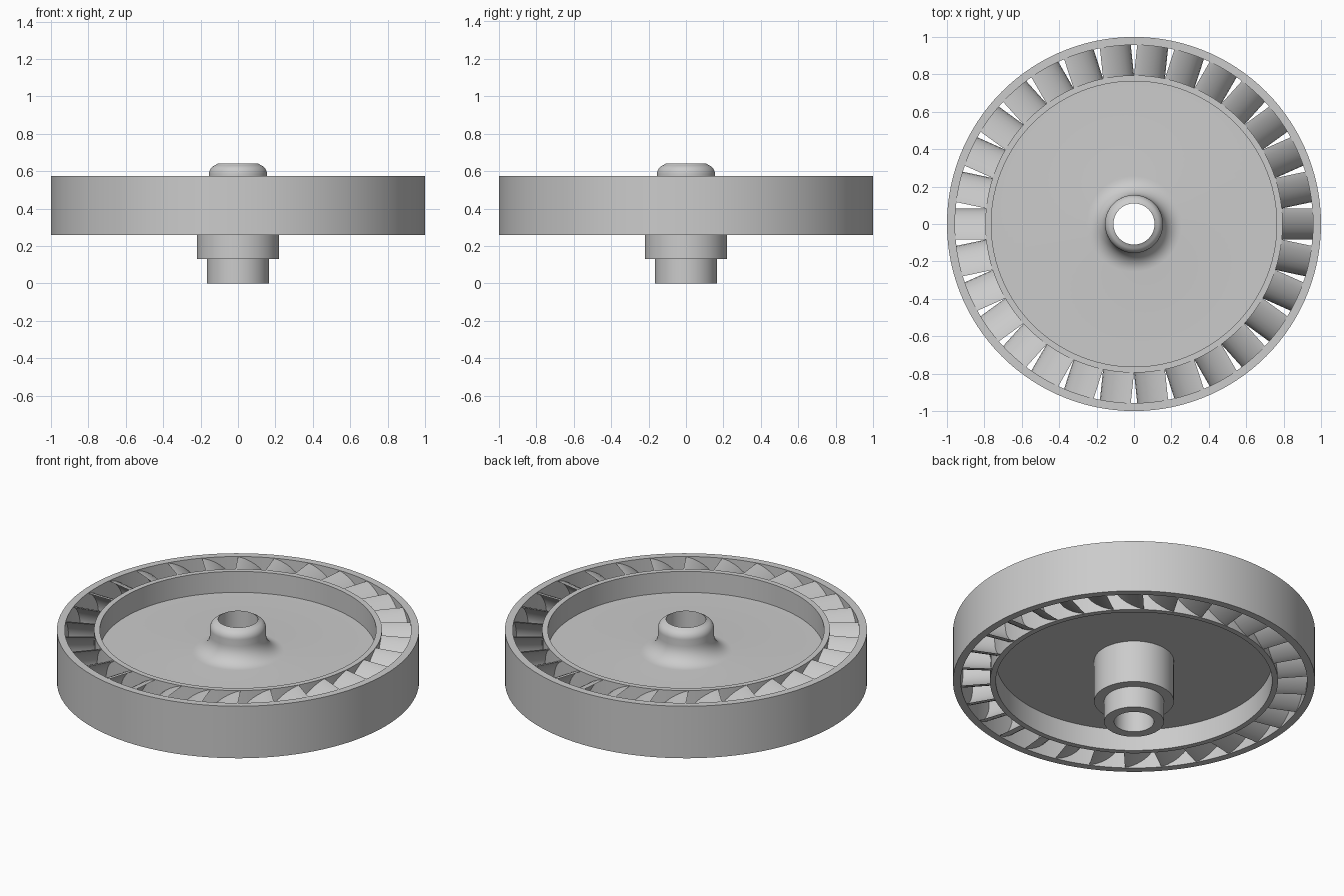
import bpy, bmesh, math

if "Cube" in bpy.data.objects:
    bpy.data.objects.remove(bpy.data.objects["Cube"])

steel = bpy.data.materials.new("grey steel")
steel.diffuse_color = (0.6, 0.6, 0.6, 1)
steel.use_nodes = True
steel.node_tree.nodes["Principled BSDF"].inputs["Base Color"].default_value = steel.diffuse_color

Z0, Z1 = 0.258, 0.575          # bottom and top of the rim
MID = (Z0 + Z1) / 2


def finish(bm, name):
    bmesh.ops.recalc_face_normals(bm, faces=bm.faces)
    mesh = bpy.data.meshes.new(name)
    bm.to_mesh(mesh)
    bm.free()
    mesh.materials.append(steel)
    ob = bpy.data.objects.new(name, mesh)
    bpy.context.collection.objects.link(ob)
    bpy.ops.object.select_all(action='DESELECT')
    ob.select_set(True)
    bpy.context.view_layer.objects.active = ob
    bpy.ops.object.shade_smooth_by_angle(angle=math.radians(30))
    return ob


def lathe(name, profile, steps=120):
    """Revolve a closed (radius, z) loop around the z axis."""
    bm = bmesh.new()
    rings = []
    for i in range(steps):
        a = 2 * math.pi * i / steps
        rings.append([bm.verts.new((r * math.cos(a), r * math.sin(a), z)) for r, z in profile])
    n = len(profile)
    for i in range(steps):
        p, q = rings[i], rings[(i + 1) % steps]
        for j in range(n):
            k = (j + 1) % n
            bm.faces.new((p[j], q[j], q[k], p[k]))
    return finish(bm, name)


def arc(cx, cz, r, a0, a1, n=8):
    """Points on a circular arc, angles in degrees."""
    return [(cx + r * math.cos(math.radians(a0 + (a1 - a0) * i / n)),
             cz + r * math.sin(math.radians(a0 + (a1 - a0) * i / n))) for i in range(n + 1)]


# Outer shroud ring
lathe("outer_ring", [(0.957, Z0), (1.0, Z0), (1.0, Z1), (0.957, Z1)])

# Bored hub, thin disc and inner ring in one turned part
FLOOR, UNDER = 0.447, 0.388
wheel = [(0.11, 0.0), (0.165, 0.0), (0.165, 0.13), (0.22, 0.13), (0.22, UNDER),
         (0.763, UNDER), (0.763, Z0), (0.795, Z0), (0.795, Z1), (0.763, Z1), (0.763, FLOOR)]
wheel += arc(0.255, FLOOR + 0.10, 0.10, 270, 180)      # fillet at the hub foot
wheel += arc(0.155 - 0.05, 0.64 - 0.055, 0.05, 0, 70)  # rounded hub nose
wheel += [(0.11, 0.64)]
lathe("wheel_disc_and_hub", wheel)

# Crescent blades between the two rings
COUNT, N = 30, 16
HALF = (Z1 - Z0) / 2 - 0.002


def crescent():
    def side(depth, us):
        return [(0.083 - depth * (1 - u * u) ** 0.75, MID + HALF * u) for u in us]
    us = [math.sin(math.pi * (i / N - 0.5)) for i in range(N + 1)]
    return side(0.166, us) + side(0.105, us[-2:0:-1])


bm = bmesh.new()
for b in range(COUNT):
    a = 2 * math.pi * b / COUNT
    c, s = math.cos(a), math.sin(a)
    ends = [[bm.verts.new((r * c - t * s, r * s + t * c, z)) for t, z in crescent()]
            for r in (0.785, 0.965)]
    n = len(ends[0])
    for j in range(n):
        k = (j + 1) % n
        bm.faces.new((ends[0][j], ends[0][k], ends[1][k], ends[1][j]))
    for e in ends:
        bm.faces.new(e)
finish(bm, "turbine_blades")
